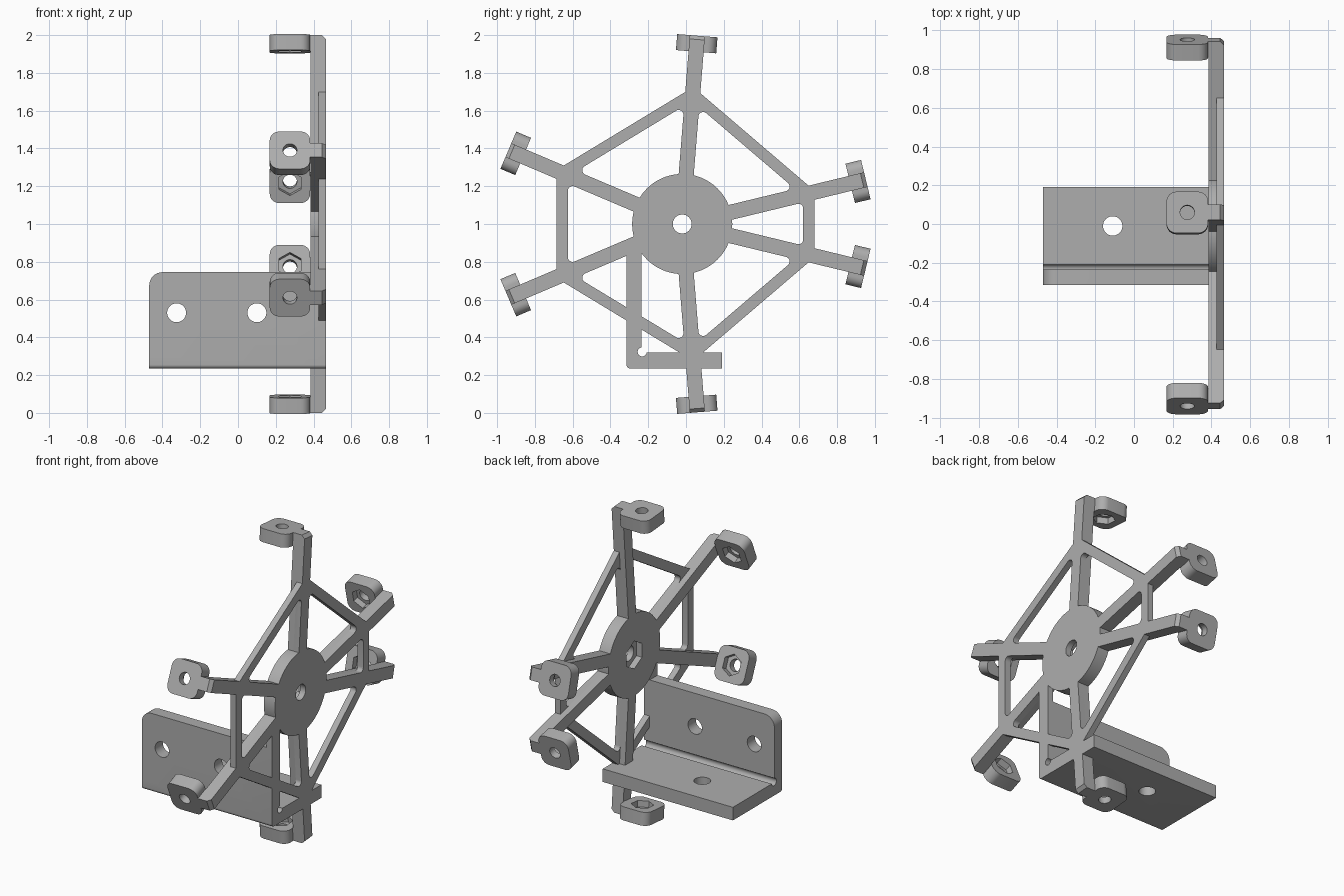
import bpy
import math
from mathutils import Matrix, Vector

if "Cube" in bpy.data.objects:
    bpy.data.objects.remove(bpy.data.objects["Cube"], do_unlink=True)

grey = bpy.data.materials.new("plain_grey")
grey.use_nodes = True
GREY = (0.42, 0.42, 0.42, 1)
grey.diffuse_color = GREY
grey.node_tree.nodes["Principled BSDF"].inputs["Base Color"].default_value = GREY

X, Y, Z = Vector((1, 0, 0)), Vector((0, 1, 0)), Vector((0, 0, 1))
HUB = Vector((0, -0.02, 1))
BACK, FACE, WEB = 0.385, 0.465, 0.425   # wheel depth limits and start of thin web
HALF_SPOKE, HALF_STRUT, NODE = 0.04, 0.03, 0.69
ANGLES = [math.radians(a) for a in (13.6, 85.4, 157, 203, 274.6, 346.4)]


def frame(u, v, origin=Vector()):
    """Profile axes u and v, extruded along u x v."""
    m = Matrix((u, v, u.cross(v))).transposed().to_4x4()
    m.translation = origin
    return m


def prism(name, pts, lo, hi, m):
    n = len(pts)
    verts = [m @ Vector((p[0], p[1], h)) for h in (lo, hi) for p in pts]
    faces = [list(range(n))[::-1], list(range(n, 2 * n))]
    faces += [(i, (i + 1) % n, n + (i + 1) % n, n + i) for i in range(n)]
    mesh = bpy.data.meshes.new(name)
    mesh.from_pydata(verts, [], faces)
    mesh.materials.append(grey)
    ob = bpy.data.objects.new(name, mesh)
    bpy.context.collection.objects.link(ob)
    return ob


def circle(cx, cy, r, n=48, turn=0.0):
    return [(cx + r * math.cos(math.tau * i / n + turn),
             cy + r * math.sin(math.tau * i / n + turn)) for i in range(n)]


def rounded(corners, radii, steps=8):
    """Fillet each corner of a counter-clockwise convex outline."""
    out = []
    for i, r in enumerate(radii):
        p = Vector(corners[i])
        if r == 0:
            out.append(p)
            continue
        a = (Vector(corners[i - 1]) - p).normalized()
        b = (Vector(corners[(i + 1) % len(corners)]) - p).normalized()
        half = a.angle(b) / 2
        c = p + (a + b).normalized() * r / math.sin(half)
        start = p + a * r / math.tan(half) - c
        sweep = math.pi - 2 * half
        out += [c + Matrix.Rotation(sweep * k / steps, 2) @ start for k in range(steps + 1)]
    return out


def rect(u0, v0, u1, v1):
    return [(u0, v0), (u1, v0), (u1, v1), (u0, v1)]


def cut(ob, cutters, operation='DIFFERENCE'):
    for c in cutters:
        c.hide_render = True
        mod = ob.modifiers.new("cut", 'BOOLEAN')
        mod.operation, mod.solver, mod.object = operation, 'EXACT', c
    deps = bpy.context.evaluated_depsgraph_get()
    mesh = bpy.data.meshes.new_from_object(ob.evaluated_get(deps))
    ob.modifiers.clear()
    ob.data = mesh
    for c in cutters:
        bpy.data.objects.remove(c, do_unlink=True)


def meet(p, d, q, e):
    """Where line p + s*d crosses line q + t*e."""
    s = ((q.x - p.x) * e.y - (q.y - p.y) * e.x) / (d.x * e.y - d.y * e.x)
    return p + d * s


def ray(a):
    return Vector((math.cos(a), math.sin(a)))


def left(d):
    return Vector((-d.y, d.x))


parts = []
wheel = frame(Y, Z, HUB)

# Thin web: hexagonal plate with one rounded triangular window per sector
nodes = [ray(a) * NODE for a in ANGLES]
sides = [(nodes[(i + 1) % 6] - nodes[i]).normalized() for i in range(6)]
outline, windows = [], []
for i, a in enumerate(ANGLES):
    d, e = ray(a), ray(ANGLES[(i + 1) % 6])
    s, prev = sides[i], sides[i - 1]
    outline.append(meet(nodes[i] - left(s) * HALF_STRUT, s,
                        nodes[i] - left(prev) * HALF_STRUT, prev))
    p, q = left(d) * HALF_SPOKE, -left(e) * HALF_SPOKE
    inner = nodes[i] + left(s) * HALF_STRUT
    tri = [meet(p, d, q, e), meet(p, d, inner, s), meet(q, e, inner, s)]
    windows.append(prism("window", rounded(tri, (0, 0.025, 0.025)), WEB - 0.1, FACE + 0.1, wheel))
web = prism("strut_web", outline, WEB, FACE, wheel)
cut(web, windows + [prism("bore", circle(0, 0, 0.15), 0, 1, wheel)])
parts.append(web)

# Hub with bolt hole and hexagonal nut pocket
hub = prism("hub", circle(0, 0, 0.265, 96), BACK, FACE, wheel)
cut(hub, [prism("bolt", circle(0, 0, 0.05), 0, 1, wheel),
          prism("nut", circle(0, 0, 0.09, 6, math.pi / 6), 0, WEB, wheel)])
parts.append(hub)

# Spokes with chamfered tips, each carrying a drilled mounting tab
CX = 0.275
for i, a in enumerate(ANGLES):
    radial = Vector((0, math.cos(a), math.sin(a)))
    tangent = X.cross(radial)
    prof = [(0.2, BACK), (0.98, BACK), (1, BACK), (1, FACE - 0.02), (0.98, FACE), (0.2, FACE)]
    parts.append(prism(f"spoke_{i + 1}", prof, -HALF_SPOKE, HALF_SPOKE, frame(radial, X, HUB)))

    m = frame(tangent, X, HUB)
    tab = prism(f"tab_{i + 1}", rounded(rect(-0.107, 0.168, 0.107, 0.382), [0.05] * 4), 0.915, 1, m)
    cut(tab, [prism("screw", circle(0, CX, 0.037), 0.8, 1.1, m),
              prism("nut", circle(0, CX, 0.067, 6), 0.8, 0.955, m)])
    parts.append(tab)
    parts.append(prism(f"tab_neck_{i + 1}", rect(-HALF_SPOKE, 0.365, HALF_SPOKE, BACK + 0.01),
                       0.915, 1, m))

# Angle bracket: L section with corner relief, rounded upper corner and bolt holes
section = frame(Y, Z)
ell = rounded([(-0.315, 0.235), (0.19, 0.235), (0.19, 0.32), (-0.235, 0.32),
               (-0.235, 0.745), (-0.315, 0.745)], (0.02, 0, 0, 0, 0, 0))
bracket = prism("angle_bracket", ell, -0.47, FACE, section)
upright = frame(Z, X)
limit = rounded(rect(0.1, -0.47, 0.745, 0.6), (0, 0, 0, 0))
limit = rounded(rect(0.1, -0.47, 0.745, 0.6), (0, 0.07, 0, 0))
cut(bracket, [prism("limit", limit, -1, 1, upright)], 'INTERSECT')
cut(bracket, [prism("relief", circle(-0.232, 0.323, 0.024, 24), -1, 1, section),
              prism("wall_hole", circle(0.53, -0.325, 0.05), -1, 1, upright),
              prism("wall_hole", circle(0.53, 0.1, 0.05), -1, 1, upright),
              prism("floor_hole", circle(-0.11, -0.01, 0.05), 0, 0.5, frame(X, Y))])
parts.append(bracket)

# Brace joining the bracket wall to the spoke above it
parts.append(prism("bracket_brace", rect(-0.315, 0.5, -0.235, 0.86), WEB, FACE, section))

bpy.ops.object.select_all(action='DESELECT')
for ob in parts:
    ob.select_set(True)
bpy.context.view_layer.objects.active = parts[0]
bpy.ops.object.shade_smooth_by_angle(angle=math.radians(30))
